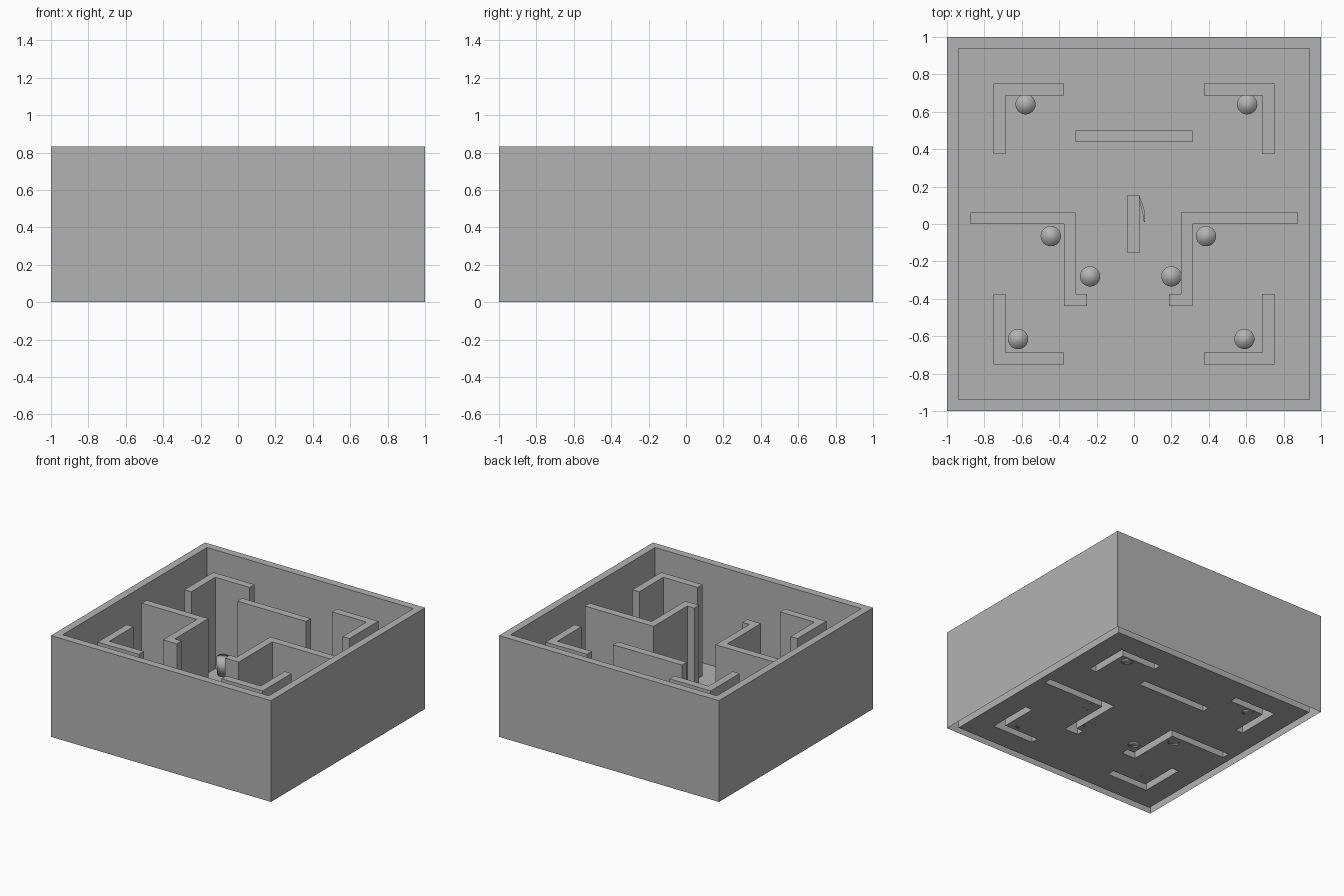
import bpy, bmesh, math

if "Cube" in bpy.data.objects:
    bpy.data.objects.remove(bpy.data.objects["Cube"])

U = 1 / 16            # layout grid: every wall is one cell thick
OUTER_H, INNER_H = 0.832, 0.75

grey = bpy.data.materials.new("plain grey")
grey.diffuse_color = (0.45, 0.45, 0.45, 1)
grey.use_nodes = True
grey.node_tree.nodes["Principled BSDF"].inputs["Base Color"].default_value = grey.diffuse_color


def finish(name, bm):
    bm.normal_update()
    me = bpy.data.meshes.new(name)
    bm.to_mesh(me)
    bm.free()
    me.materials.append(grey)
    ob = bpy.data.objects.new(name, me)
    bpy.context.collection.objects.link(ob)
    return ob


def cells_of(rects):
    return {(i, j) for x0, x1, y0, y1 in rects
            for i in range(x0, x1) for j in range(y0, y1)}


def shell(name, cells, height):
    """Flat cells at a height, with side skirts down to z = 0 and no underside."""
    bm = bmesh.new()

    def quad(pts):
        bm.faces.new([bm.verts.new((x * U, y * U, z)) for x, y, z in pts])

    for i, j in sorted(cells):
        ring = [(i, j), (i + 1, j), (i + 1, j + 1), (i, j + 1)]
        quad([(x, y, height) for x, y in ring])
        if height > 0:
            for k, (dx, dy) in enumerate([(0, -1), (1, 0), (0, 1), (-1, 0)]):
                if (i + dx, j + dy) not in cells:
                    a, b = ring[k], ring[(k + 1) % 4]
                    quad([(*a, 0), (*b, 0), (*b, height), (*a, height)])
    bmesh.ops.remove_doubles(bm, verts=bm.verts, dist=1e-5)
    bmesh.ops.dissolve_limit(bm, angle_limit=0.02, verts=bm.verts, edges=bm.edges)
    return finish(name, bm)


# Outer wall ring
outer = cells_of([(-16, 16, -16, 16)]) - cells_of([(-15, 15, -15, 15)])
shell("outer_wall", outer, OUTER_H)

# Inner walls, as rectangles (x0, x1, y0, y1) in grid cells
walls = {
    "back_bar_wall": [(-5, 5, 7, 8)],
    "left_hook_wall": [(-14, -5, 0, 1), (-6, -5, -7, 1), (-6, -4, -7, -6)],
    "right_hook_wall": [(4, 14, 0, 1), (4, 5, -7, 1), (3, 5, -7, -6)],
}
for sx, side in ((-1, "left"), (1, "right")):
    for sy, end in ((-1, "front"), (1, "back")):
        def span(a, b, s):
            return (a, b) if s > 0 else (-b, -a)
        walls[f"{end}_{side}_corner_wall"] = [
            (*span(6, 12, sx), *span(11, 12, sy)),
            (*span(11, 12, sx), *span(6, 12, sy))]
used = set(outer)
for name, rects in walls.items():
    cells = cells_of(rects)
    used |= cells
    shell(name, cells, INNER_H)

# Floor fills the rest, open below the walls
shell("floor", cells_of([(-16, 16, -16, 16)]) - used, 0)

# Round pegs, fully smooth shaded
pegs = [(-0.58, 0.64), (0.605, 0.64), (-0.445, -0.065), (0.385, -0.065),
        (-0.235, -0.28), (0.2, -0.28), (-0.62, -0.615), (0.59, -0.615)]
for n, (x, y) in enumerate(pegs):
    bm = bmesh.new()
    bmesh.ops.create_cone(bm, cap_ends=True, segments=32, radius1=0.046,
                          radius2=0.054, depth=0.14)
    bmesh.ops.translate(bm, verts=bm.verts, vec=(0, 0, 0.07))
    for f in bm.faces:
        f.smooth = True
    finish(f"peg_{n + 1}", bm).location = (x, y, 0)


def box(name, lo, hi):
    bm = bmesh.new()
    bmesh.ops.create_cube(bm, size=1)
    for v in bm.verts:
        v.co = [lo[k] if v.co[k] < 0 else hi[k] for k in range(3)]
    finish(name, bm)


# Small central device: long barrel and a grip below its front end
box("barrel", (-0.035, -0.08, 0.09), (0.03, 0.155, 0.15))
box("grip", (-0.035, -0.155, 0), (0.03, -0.08, 0.15))

# Thin curved lever on the right side of the barrel
bm = bmesh.new()
rows = []
for k in range(9):
    t = k / 8
    x = 0.024 + 0.032 * math.sin(t * math.pi / 2)
    y = 0.155 - 0.145 * t
    w = 0.003 + 0.004 * math.sin(t * math.pi)
    rows.append([bm.verts.new(p) for p in
                 ((x - w, y, 0.10), (x + w, y, 0.10),
                  (x + w, y, 0.14), (x - w, y, 0.14))])
for a, b in zip(rows, rows[1:]):
    for k in range(4):
        bm.faces.new((a[k], a[(k + 1) % 4], b[(k + 1) % 4], b[k]))
bm.faces.new(rows[0][::-1])
bm.faces.new(rows[-1])
bmesh.ops.recalc_face_normals(bm, faces=bm.faces)
finish("lever", bm)
